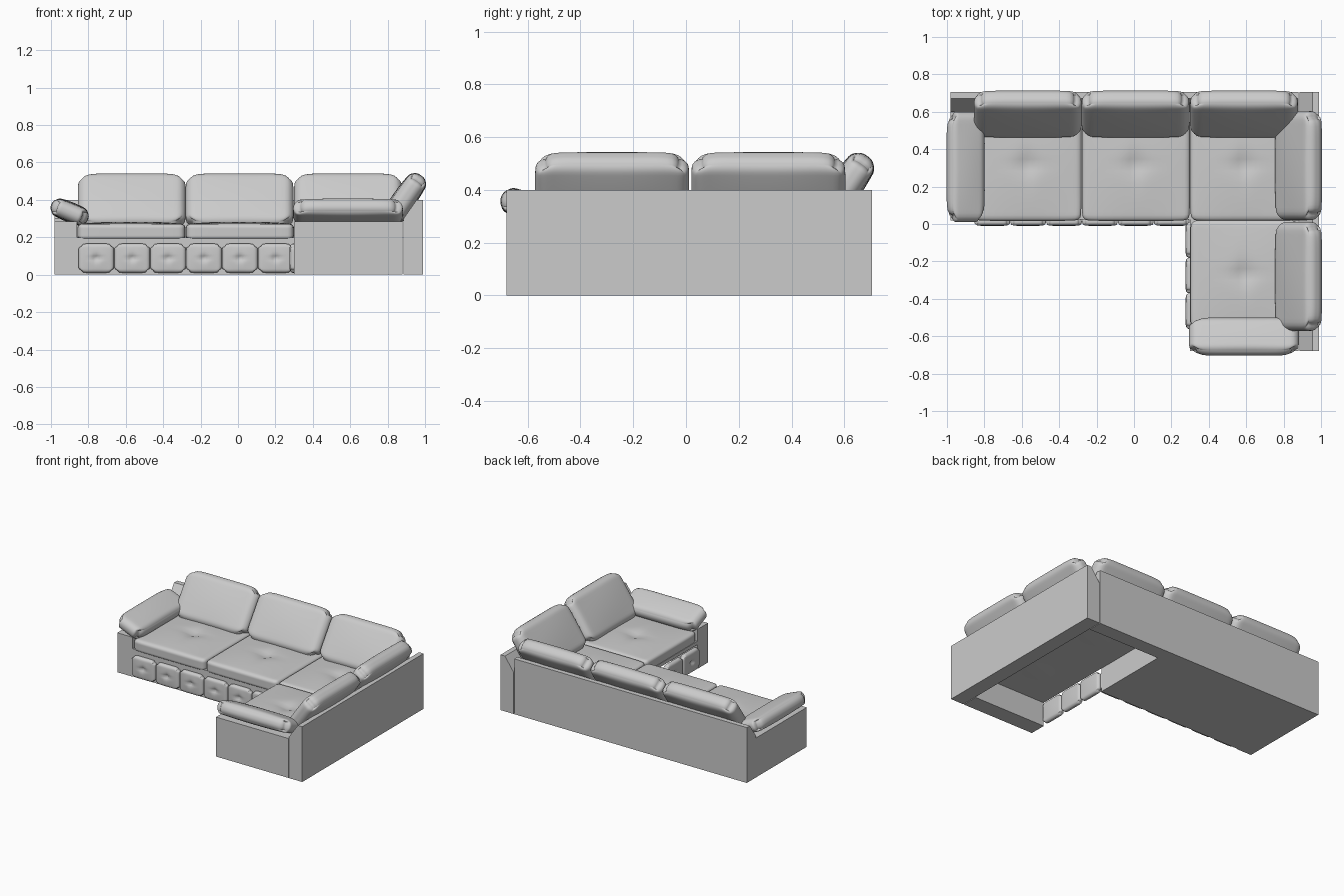
import bpy, bmesh, math
from mathutils import Matrix, Vector

if "Cube" in bpy.data.objects:
    bpy.data.objects.remove(bpy.data.objects["Cube"])


def finish(name, bm, smooth=False):
    bmesh.ops.recalc_face_normals(bm, faces=bm.faces[:])
    me = bpy.data.meshes.new(name)
    bm.to_mesh(me)
    bm.free()
    for p in me.polygons:
        p.use_smooth = smooth
    ob = bpy.data.objects.new(name, me)
    bpy.context.collection.objects.link(ob)
    return ob


def box(name, x0, x1, y0, y1, z0, z1):
    bm = bmesh.new()
    bmesh.ops.create_cube(bm, size=1)
    for v in bm.verts:
        v.co = Vector(((x0 + x1) / 2 + v.co.x * (x1 - x0),
                       (y0 + y1) / 2 + v.co.y * (y1 - y0),
                       (z0 + z1) / 2 + v.co.z * (z1 - z0)))
    return finish(name, bm)


def prism(name, start, end):
    bm = bmesh.new()
    face = bm.faces.new([bm.verts.new(p) for p in start])
    ext = bmesh.ops.extrude_face_region(bm, geom=[face])
    moved = [g for g in ext["geom"] if isinstance(g, bmesh.types.BMVert)]
    bmesh.ops.translate(bm, verts=moved, vec=end)
    # put the starting cap back if the extrusion removed it
    bmesh.ops.holes_fill(bm, edges=bm.edges[:], sides=0)
    return finish(name, bm)


def pillow(name, half, centre, tilt=0, turn=0, r=0.04, corner=0.04, puff=0.01, tuft=0.0, n=24):
    """Rounded cushion: local x = width, y = height, z = padded face."""
    bm = bmesh.new()
    bmesh.ops.create_cube(bm, size=2)
    bmesh.ops.subdivide_edges(bm, edges=bm.edges[:], cuts=n - 1, use_grid_fill=True)
    hx, hy, hz = half
    h = Vector(half)
    mat = (Matrix.Translation(centre) @ Matrix.Rotation(math.radians(turn), 4, 'Z')
           @ Matrix.Rotation(math.radians(tilt), 4, 'X'))
    for vert in bm.verts:
        u, v, w = (0.5 * t + 0.5 * math.sin(t * math.pi / 2) for t in vert.co)
        p = Vector((u * hx, v * hy, w * hz))
        core = Vector([max(-(a - r), min(a - r, c)) for a, c in zip(h, p)])
        d = p - core
        if d.length > 1e-7:
            p = core + d.normalized() * r
        # rounded outline corners
        p.x *= 1 - corner / hx * abs(v) ** 8 * abs(u)
        p.y *= 1 - corner / hy * abs(u) ** 8 * abs(v)
        # soft bulge, with a buttoned dimple and creases on the face
        p.z += puff * w * (1 - u * u) * (1 - v * v)
        if w > 0:
            crease = math.exp(-(min(abs(u), abs(v)) * 12) ** 2) * max(0, 1 - 1.6 * max(abs(u), abs(v)))
            p.z -= tuft * w * (math.exp(-30 * (u * u + v * v)) + 0.4 * crease)
        vert.co = mat @ p
    return finish(name, bm, True)


# back panels with a sloped inner top edge
prof = [(0.60, 0), (0.705, 0), (0.705, 0.40), (0.67, 0.40), (0.60, 0.30)]
prism("rear_panel", [(-0.98, y, z) for y, z in prof], (1.86, 0, 0))
prism("right_panel", [(y + 0.285, -0.68, z) for y, z in prof], (0, 1.385, 0))

# arm boxes, closed main base, deck over the hollow corner and side seat
box("left_arm_box", -0.98, -0.86, 0.02, 0.60, 0, 0.285)
box("front_arm_box", 0.30, 0.88, -0.68, -0.56, 0, 0.285)
box("main_base", -0.86, 0.30, 0.025, 0.60, 0, 0.20)
box("corner_deck", 0.30, 0.88, -0.56, 0.60, 0.175, 0.20)

# seat cushions
for i, (x, y) in enumerate([(-0.57, 0.315), (0.01, 0.315), (0.59, 0.315), (0.59, -0.27)]):
    pillow(f"seat_{i + 1}", (0.289, 0.298 if i < 3 else 0.291, 0.042), (x, y, 0.229),
           r=0.022, corner=0.006, puff=0.014, tuft=0.016)

# back cushions along the rear and the right side
for i, x in enumerate((-0.568, 0.008, 0.588)):
    pillow(f"rear_cushion_{i + 1}", (0.288, 0.172, 0.052), (x, 0.588, 0.388),
           tilt=55, r=0.045, corner=0.025, puff=0.012)
for i, y in enumerate((-0.28, 0.312)):
    pillow(f"side_cushion_{i + 1}", (0.292, 0.172, 0.052), (0.88, y, 0.39),
           tilt=55, turn=-90, r=0.045, corner=0.025, puff=0.012)

# arm cushions sloping down toward the seats
pillow("left_arm_cushion", (0.295, 0.106, 0.044), (-0.90, 0.305, 0.335),
       tilt=-22, turn=-90, r=0.042, corner=0.025, puff=0.01)
pillow("front_arm_cushion", (0.293, 0.106, 0.044), (0.588, -0.602, 0.335),
       tilt=-22, r=0.042, corner=0.025, puff=0.01)

# buttoned front panels
for i in range(6):
    pillow(f"front_pad_{i + 1}", (0.095, 0.078, 0.018), (-0.758 + 0.192 * i, 0.012, 0.088),
           tilt=90, r=0.016, corner=0.012, puff=0.006, tuft=0.014, n=16)
for i in range(3):
    pillow(f"side_pad_{i + 1}", (0.095, 0.078, 0.018), (0.297, -0.084 - 0.191 * i, 0.088),
           tilt=90, turn=-90, r=0.016, corner=0.012, puff=0.006, tuft=0.014, n=16)
